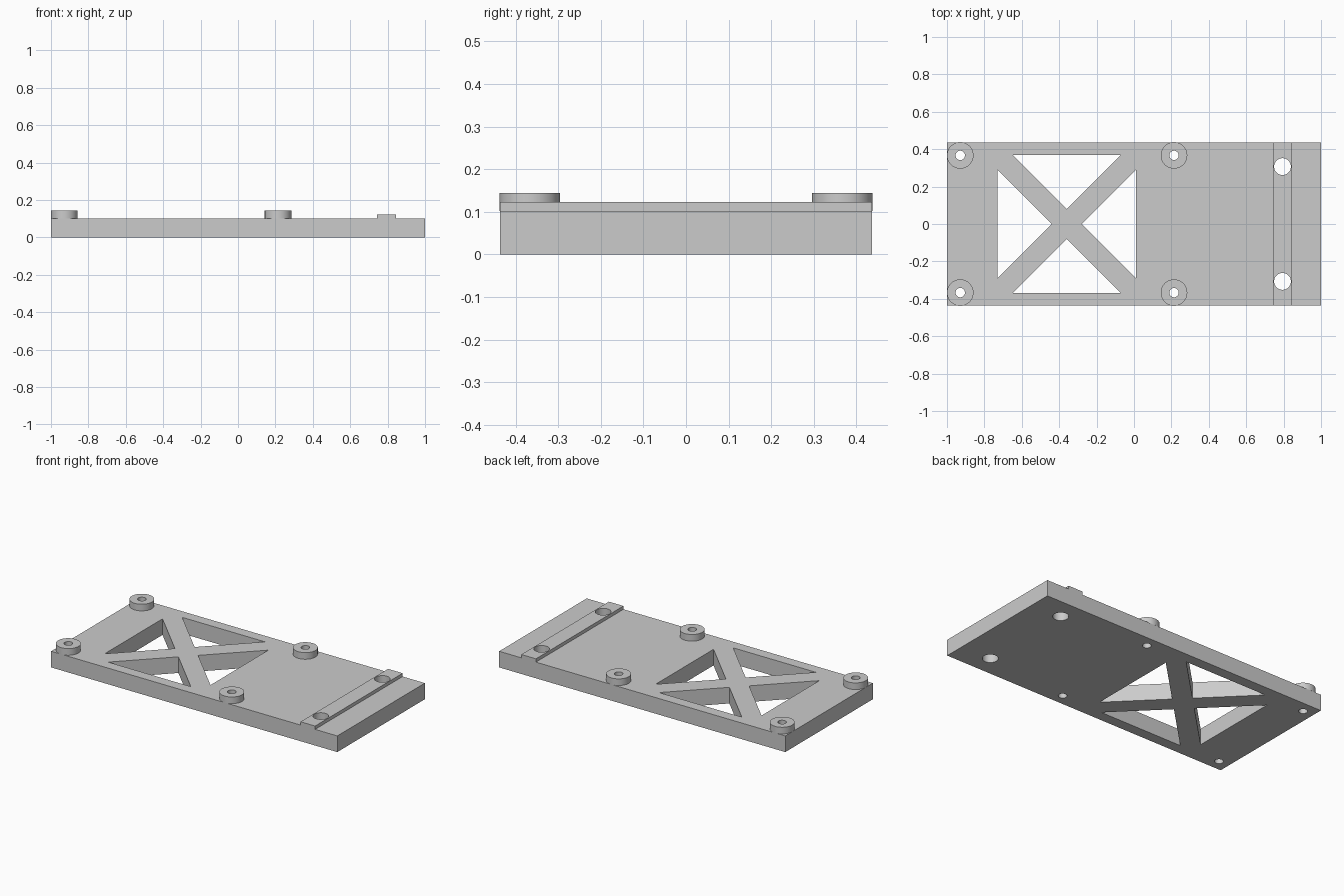
import bpy
import bmesh
from math import cos, sin, pi, radians

if "Cube" in bpy.data.objects:
    bpy.data.objects.remove(bpy.data.objects["Cube"], do_unlink=True)

HALF_WIDTH = 0.437
PLATE_TOP, RAIL_TOP, BOSS_TOP = 0.102, 0.123, 0.144
BOSS_R, BOSS_HOLE_R, RAIL_HOLE_R = 0.071, 0.025, 0.045
BOSSES = [(x, y) for x in (-0.929, 0.214) for y in (-0.367, 0.367)]
RAIL_HOLES = [(0.794, y) for y in (-0.307, 0.307)]

grey = bpy.data.materials.new("matte grey")
grey.use_nodes = True
grey.diffuse_color = (0.6, 0.6, 0.6, 1)
grey.node_tree.nodes["Principled BSDF"].inputs["Base Color"].default_value = (0.6, 0.6, 0.6, 1)


def circle(centre, r, n=48):
    return [(centre[0] + r * cos(2 * pi * i / n), centre[1] + r * sin(2 * pi * i / n)) for i in range(n)]


def rectangle(x0, x1, y):
    return [(x0, -y), (x1, -y), (x1, y), (x0, y)]


def extruded_part(name, loops, z0, z1):
    """Fill an outline with holes and extrude it from z0 to z1."""
    curve = bpy.data.curves.new(name + "_profile", "CURVE")
    curve.dimensions = "2D"
    curve.fill_mode = "BOTH"
    curve.extrude = (z1 - z0) / 2
    for loop in loops:
        spline = curve.splines.new("POLY")
        spline.points.add(len(loop) - 1)
        for point, (x, y) in zip(spline.points, loop):
            point.co = (x, y, 0, 1)
        spline.use_cyclic_u = True
    helper = bpy.data.objects.new(name + "_profile", curve)
    bpy.context.collection.objects.link(helper)
    depsgraph = bpy.context.evaluated_depsgraph_get()
    mesh = bpy.data.meshes.new_from_object(helper.evaluated_get(depsgraph))
    bpy.data.objects.remove(helper, do_unlink=True)

    bm = bmesh.new()
    bm.from_mesh(mesh)
    bmesh.ops.remove_doubles(bm, verts=bm.verts, dist=0.0001)
    bmesh.ops.recalc_face_normals(bm, faces=bm.faces)
    bmesh.ops.translate(bm, verts=bm.verts, vec=(0, 0, (z0 + z1) / 2))
    bm.to_mesh(mesh)
    bm.free()

    mesh.name = name
    mesh.materials.clear()
    mesh.materials.append(grey)
    part = bpy.data.objects.new(name, mesh)
    bpy.context.collection.objects.link(part)
    bpy.ops.object.select_all(action="DESELECT")
    part.select_set(True)
    bpy.context.view_layer.objects.active = part
    bpy.ops.object.shade_smooth_by_angle(angle=radians(30))
    return part


# Four triangular openings that leave a diagonal cross brace
window_x, window_half, brace = -0.36, 0.37, 0.081
triangle = [(brace, 0), (window_half, brace - window_half), (window_half, window_half - brace)]
openings = []
for c, s in ((1, 0), (0, 1), (-1, 0), (0, -1)):
    openings.append([(window_x + c * x - s * y, s * x + c * y) for x, y in triangle])

# Base plate with every through hole
holes = [circle(p, BOSS_HOLE_R) for p in BOSSES] + [circle(p, RAIL_HOLE_R) for p in RAIL_HOLES]
extruded_part("base_plate", [rectangle(-1, 1, HALF_WIDTH)] + openings + holes, 0, PLATE_TOP)

# Raised cross rail
extruded_part("cross_rail", [rectangle(0.743, 0.845, HALF_WIDTH)]
              + [circle(p, RAIL_HOLE_R) for p in RAIL_HOLES], PLATE_TOP, RAIL_TOP)

# Standoff bosses
for x, y in BOSSES:
    name = ("front" if y < 0 else "back") + ("_right" if x < 0 else "_left") + "_standoff"
    extruded_part(name, [circle((x, y), BOSS_R), circle((x, y), BOSS_HOLE_R)], PLATE_TOP, BOSS_TOP)
